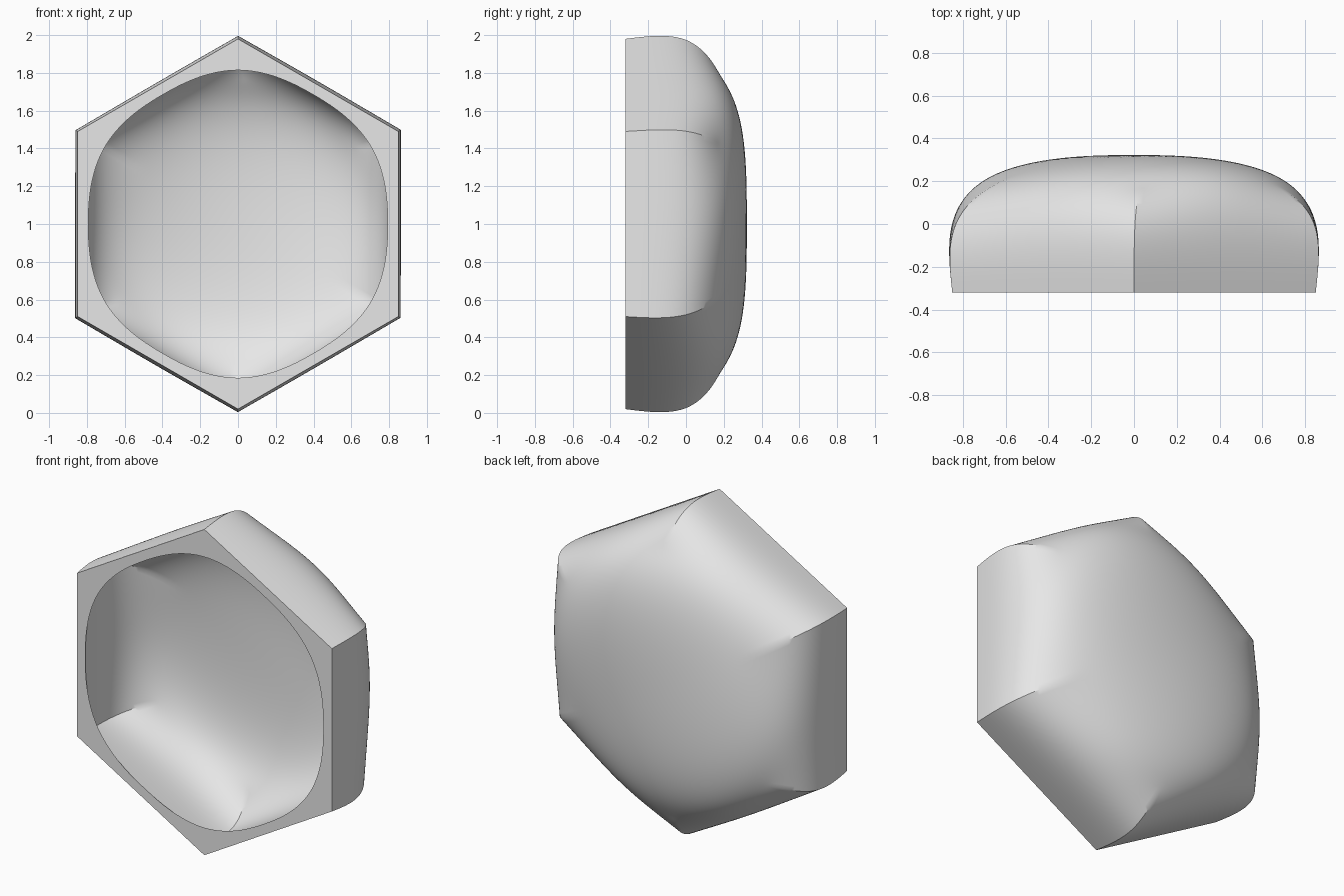
import bpy
import bmesh
from math import cos, sin, radians

cube = bpy.data.objects.get("Cube")
if cube:
    bpy.data.objects.remove(cube, do_unlink=True)

SIDES = 6
RIM_Y = -0.32


def hex_ring(bm, radius, y):
    """Pointy-top hexagon in the xz plane."""
    angles = [radians(30 + 60 * i) for i in range(SIDES)]
    return [bm.verts.new((radius * cos(a), y, 1 + radius * sin(a))) for a in angles]


def add_shell(bm, rim_radius, back_radius, back_y):
    """Open hexagonal cup: six walls and a back split along one diagonal."""
    rim = hex_ring(bm, rim_radius, RIM_Y)
    back = hex_ring(bm, back_radius, back_y)
    for i in range(SIDES):
        j = (i + 1) % SIDES
        bm.faces.new((rim[i], rim[j], back[j], back[i]))
    bm.faces.new((back[2], back[3], back[4], back[5]))
    bm.faces.new((back[5], back[0], back[1], back[2]))
    # Sharp rim and sharp wall corners that fade out into the rounded back
    crease = bm.edges.layers.float.get("crease_edge")
    for i in range(SIDES):
        bm.edges.get((rim[i], rim[(i + 1) % SIDES]))[crease] = 1
        bm.edges.get((rim[i], back[i]))[crease] = 1
    return rim


# Outer and inner shells joined by a flat rim
bm = bmesh.new()
bm.edges.layers.float.new("crease_edge")
outer = add_shell(bm, 0.98, 1.065, 0.35)
inner = add_shell(bm, 0.917, 1.0, 0.295)
for i in range(SIDES):
    j = (i + 1) % SIDES
    bm.faces.new((outer[i], outer[j], inner[j], inner[i]))
bmesh.ops.recalc_face_normals(bm, faces=bm.faces)

mesh = bpy.data.meshes.new("hexagonal_shell")
bm.to_mesh(mesh)
bm.free()
shell = bpy.data.objects.new("hexagonal_shell", mesh)
bpy.context.collection.objects.link(shell)

# Plain grey material
grey = bpy.data.materials.new("light_grey")
grey.use_nodes = True
colour = (0.8, 0.8, 0.8, 1)
grey.diffuse_color = colour
grey.node_tree.nodes["Principled BSDF"].inputs["Base Color"].default_value = colour
mesh.materials.append(grey)

# Round the back and shade it smoothly
subsurf = shell.modifiers.new("rounding", "SUBSURF")
subsurf.levels = subsurf.render_levels = 5
bpy.ops.object.select_all(action="DESELECT")
shell.select_set(True)
bpy.context.view_layer.objects.active = shell
bpy.ops.object.modifier_apply(modifier=subsurf.name)
bpy.ops.object.shade_smooth_by_angle(angle=radians(30))
